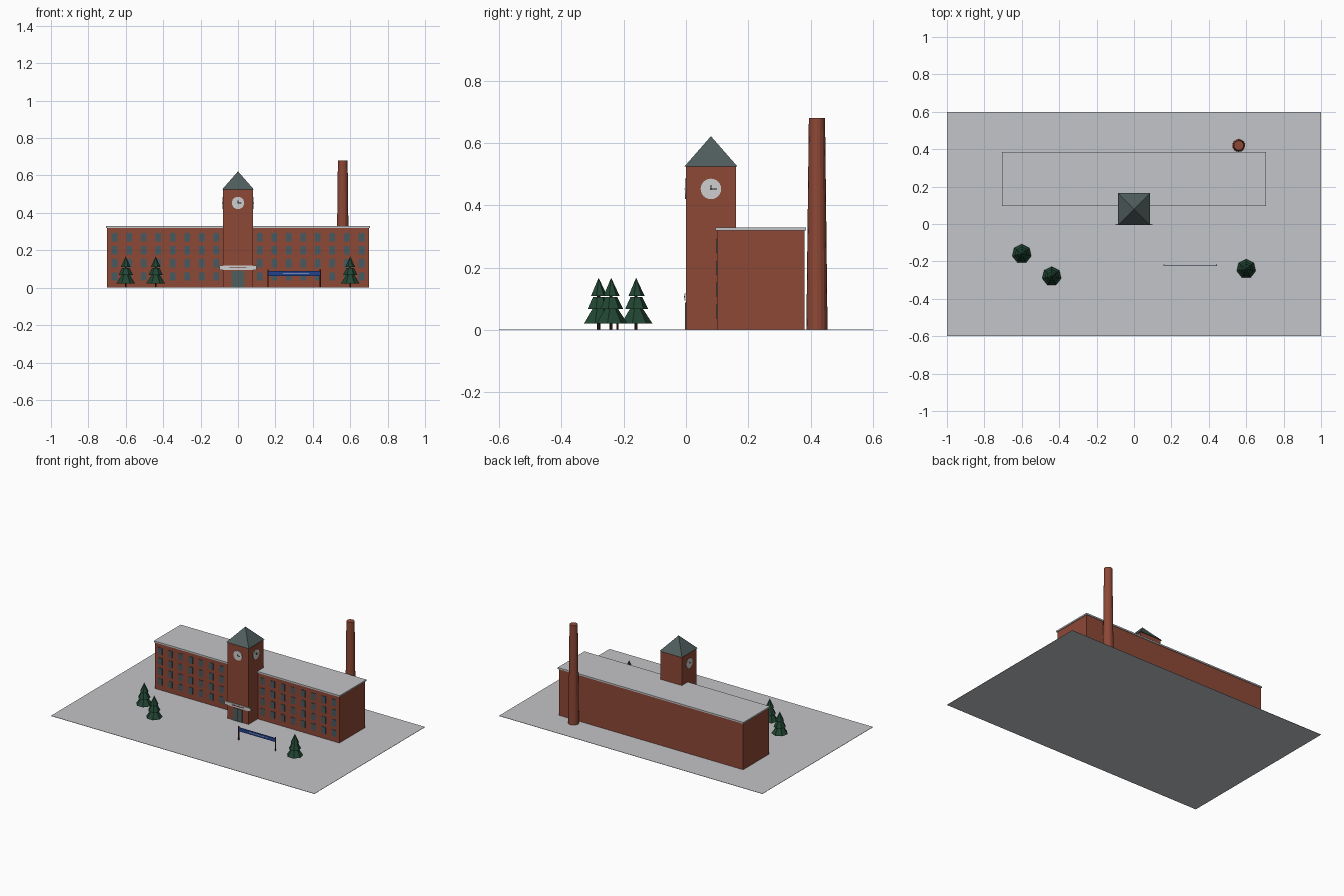
import bpy, bmesh, math
from mathutils import Matrix, Vector

cube = bpy.data.objects.get("Cube")
if cube:
    bpy.data.objects.remove(cube, do_unlink=True)


def material(name, rgb):
    m = bpy.data.materials.new(name)
    m.use_nodes = True
    m.diffuse_color = (*rgb, 1)
    m.node_tree.nodes["Principled BSDF"].inputs["Base Color"].default_value = (*rgb, 1)
    return m


brick = material("red brick", (0.27, 0.065, 0.037))
slate = material("roof slate", (0.08, 0.11, 0.11))
pale = material("pale concrete", (0.55, 0.555, 0.58))
white = material("off white", (0.62, 0.62, 0.62))
glass = material("window glass", (0.06, 0.1, 0.12))
green = material("pine green", (0.015, 0.06, 0.033))
bark = material("dark bark", (0.025, 0.015, 0.01))
blue = material("banner blue", (0.015, 0.055, 0.27))
black = material("black", (0.01, 0.01, 0.01))
maroon = material("dark red", (0.1, 0.012, 0.012))


def finish(name, bm, mat):
    me = bpy.data.meshes.new(name)
    bm.to_mesh(me)
    bm.free()
    me.materials.append(mat)
    ob = bpy.data.objects.new(name, me)
    bpy.context.collection.objects.link(ob)
    return ob


def add_box(bm, x0, x1, y0, y1, z0, z1):
    mid = Vector((x0 + x1, y0 + y1, z0 + z1)) / 2
    size = Matrix.Diagonal((x1 - x0, y1 - y0, z1 - z0, 1))
    bmesh.ops.create_cube(bm, size=1, matrix=Matrix.Translation(mid) @ size)


def box(name, mat, *bounds):
    bm = bmesh.new()
    add_box(bm, *bounds)
    return finish(name, bm, mat)


def add_cone(bm, sides, r0, r1, z0, z1, place=Matrix()):
    bmesh.ops.create_cone(bm, cap_ends=True, segments=sides, radius1=r0, radius2=r1,
                          depth=z1 - z0,
                          matrix=place @ Matrix.Translation((0, 0, (z0 + z1) / 2)))


BASE = 0.001

# Ground and main hall
box("ground", pale, -1, 1, -0.6, 0.6, 0, 0.002)
box("hall_walls", brick, -0.7, 0.7, 0.1, 0.38, BASE, 0.32)
box("hall_roof", pale, -0.705, 0.705, 0.095, 0.385, 0.32, 0.33)

# Rows of front windows, leaving room for the tower
bm = bmesh.new()
step = 1.32 / 17
for col in range(18):
    x = -0.66 + col * step
    if abs(x) < 0.09:
        continue
    for row in range(4):
        z = 0.06 + row * 0.07
        add_box(bm, x - 0.015, x + 0.015, 0.097, 0.101, z - 0.0225, z + 0.0225)
finish("hall_windows", bm, glass)

# Clock tower with pyramid roof
box("tower", brick, -0.08, 0.08, 0, 0.16, BASE, 0.525)
bm = bmesh.new()
add_cone(bm, 4, 0.085 * math.sqrt(2), 0, 0.525, 0.622,
         Matrix.Translation((0, 0.08, 0)) @ Matrix.Rotation(math.pi / 4, 4, 'Z'))
finish("tower_roof", bm, slate)

# Clock faces on the front and both sides; local z points out of the wall
for side, turn in (("front", 0), ("left", 90), ("right", -90)):
    place = (Matrix.Translation((0, 0.08, 0.453))
             @ Matrix.Rotation(math.radians(turn), 4, 'Z')
             @ Matrix.Translation((0, -0.08, 0))
             @ Matrix.Rotation(math.pi / 2, 4, 'X'))
    bm = bmesh.new()
    add_cone(bm, 24, 0.033, 0.033, -0.001, 0.003, place)
    finish("clock_face_" + side, bm, white)
    bm = bmesh.new()
    add_box(bm, -0.003, 0.019, -0.0018, 0.0018, 0.002, 0.0045)
    add_box(bm, -0.0015, 0.0015, -0.003, 0.012, 0.002, 0.004)
    bmesh.ops.transform(bm, matrix=place, verts=bm.verts)
    finish("clock_hands_" + side, bm, black)

# Entrance doors and the plain sign board above
box("entrance_doors", slate, -0.034, 0.034, -0.003, 0.001, BASE, 0.088)
box("door_divider", black, -0.001, 0.001, -0.004, 0.001, BASE, 0.088)
box("sign_board", white, -0.1, 0.1, -0.005, 0.001, 0.095, 0.118)
box("sign_stripe", maroon, -0.045, 0.045, -0.006, -0.004, 0.104, 0.109)

# Tapered chimney
bm = bmesh.new()
add_cone(bm, 16, 0.034, 0.026, BASE, 0.68, Matrix.Translation((0.56, 0.42, 0)))
finish("chimney", bm, brick)

# Banner between two posts
box("banner", blue, 0.16, 0.44, -0.222, -0.218, 0.062, 0.088)
box("banner_stripe", white, 0.24, 0.38, -0.223, -0.2215, 0.074, 0.077)
for side, x in (("right", 0.16), ("left", 0.44)):
    bm = bmesh.new()
    add_cone(bm, 8, 0.0035, 0.0035, BASE, 0.096, Matrix.Translation((x, -0.22, 0)))
    finish("banner_post_" + side, bm, maroon)

# Pine trees: trunk and three stacked tiers
tiers = ((0.052, 0.022, 0.022, 0.068), (0.039, 0.02, 0.068, 0.106), (0.027, 0, 0.11, 0.168))
for i, (x, y) in enumerate(((-0.6, -0.16), (-0.44, -0.28), (0.6, -0.24)), 1):
    spot = Matrix.Translation((x, y, 0))
    bm = bmesh.new()
    add_cone(bm, 6, 0.005, 0.005, BASE, 0.15, spot)
    finish(f"tree_trunk_{i}", bm, bark)
    bm = bmesh.new()
    for tier in tiers:
        add_cone(bm, 7, *tier, spot)
    finish(f"tree_foliage_{i}", bm, green)
